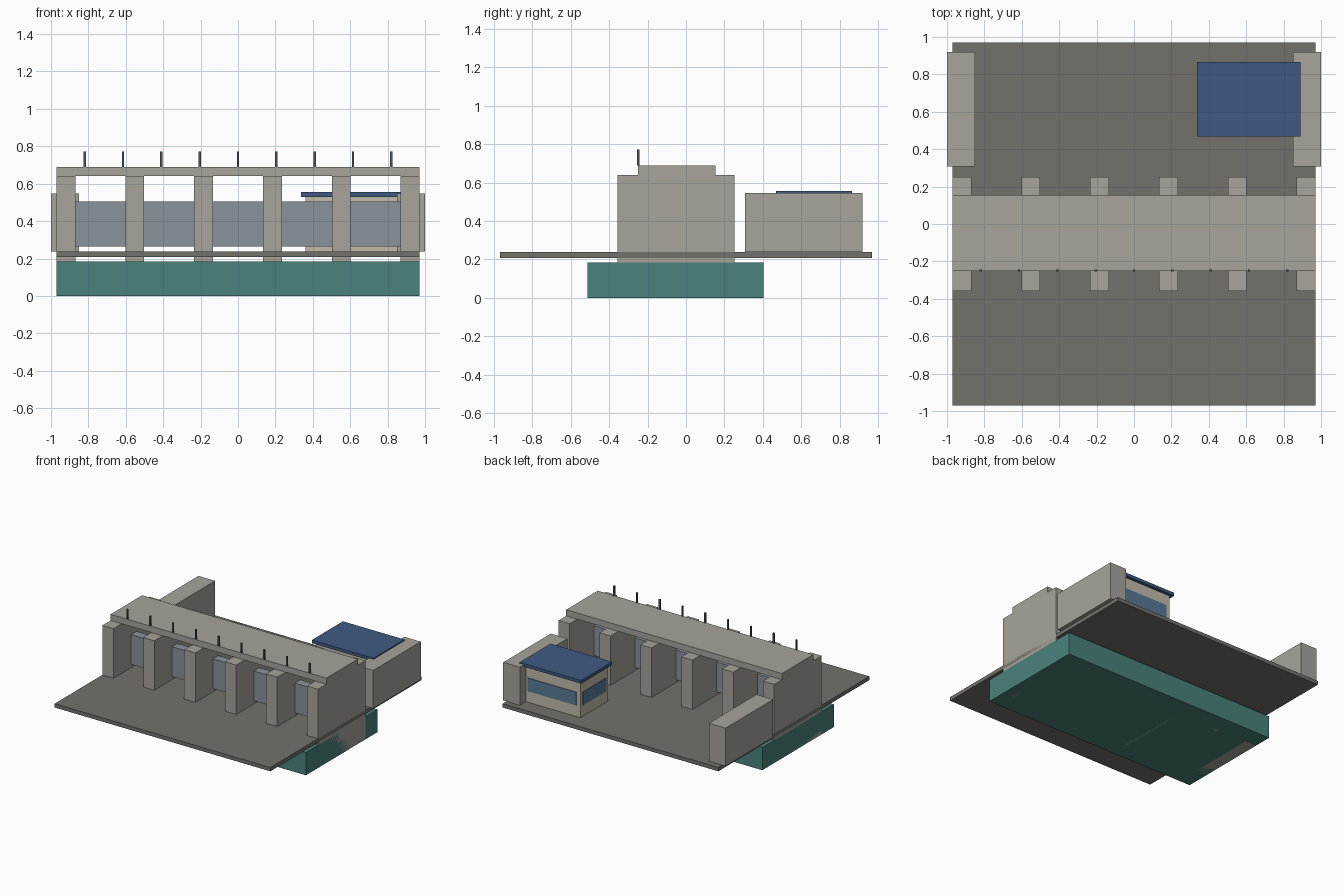
import bpy

if "Cube" in bpy.data.objects:
    bpy.data.objects.remove(bpy.data.objects["Cube"])


def srgb(r, g, b):
    def lin(c):
        c /= 255
        return c / 12.92 if c <= 0.04045 else ((c + 0.055) / 1.055) ** 2.4
    return (lin(r), lin(g), lin(b), 1.0)


def material(name, *rgb):
    m = bpy.data.materials.new(name)
    m.diffuse_color = srgb(*rgb)
    m.use_nodes = True
    m.node_tree.nodes["Principled BSDF"].inputs["Base Color"].default_value = m.diffuse_color
    return m


concrete = material("concrete", 168, 164, 156)
paving = material("dark_paving", 114, 113, 107)
water = material("teal_water", 74, 130, 124)
steel = material("gate_steel", 138, 147, 156)
roof_blue = material("roof_blue", 64, 90, 130)
glass = material("window_glass", 88, 122, 152)
plaster = material("house_plaster", 196, 188, 172)
post_grey = material("post_grey", 84, 86, 88)


def box(name, mat, x, y, z):
    """Axis-aligned box from (min, max) ranges."""
    r = (x, y, z)
    verts = [(x[i], y[j], z[k]) for i in (0, 1) for j in (0, 1) for k in (0, 1)]
    faces = [(0, 1, 3, 2), (4, 6, 7, 5), (0, 4, 5, 1),
             (2, 3, 7, 6), (0, 2, 6, 4), (1, 5, 7, 3)]
    me = bpy.data.meshes.new(name)
    me.from_pydata(verts, [], faces)
    me.materials.append(mat)
    ob = bpy.data.objects.new(name, me)
    bpy.context.collection.objects.link(ob)
    return ob


# Water block and the thin ground slab above it
box("water_block", water, (-0.97, 0.97), (-0.513, 0.405), (0, 0.185))
box("ground_slab", paving, (-0.97, 0.97), (-0.97, 0.97), (0.207, 0.238))

# Piers, with a steel gate in each bay
step, half = 0.368, 0.05
piers = [-0.92 + i * step for i in range(6)]
for i, px in enumerate(piers):
    box(f"pier_{i + 1}", concrete, (px - half, px + half), (-0.357, 0.252), (0, 0.64))
for i, px in enumerate(piers[:-1]):
    box(f"gate_{i + 1}", steel, (px + half, px + step - half), (-0.13, -0.06), (0.263, 0.505))

# Bridge deck with railing posts along the front edge
box("bridge_deck", concrete, (-0.97, 0.97), (-0.251, 0.154), (0.64, 0.69))
for i in range(9):
    px = -0.82 + i * 0.205
    box(f"railing_post_{i + 1}", post_grey, (px - 0.006, px + 0.006), (-0.254, -0.242), (0.69, 0.772))

# Side walls behind the piers
for side, x in (("left", (-1.0, -0.85)), ("right", (0.85, 1.0))):
    box(f"{side}_side_wall", concrete, x, (0.308, 0.92), (0.238, 0.547))

# Control house with window bands and a flat roof
x0, x1, y0, y1 = 0.36, 0.87, 0.49, 0.842
box("control_house", plaster, (x0, x1), (y0, y1), (0.238, 0.53))
wz, t = (0.33, 0.437), 0.005
for name, y in (("front", (y0 - t, y0)), ("back", (y1, y1 + t))):
    box(f"{name}_window", glass, (x0 + 0.036, x1 - 0.036), y, wz)
for name, x in (("left", (x0 - t, x0)), ("right", (x1, x1 + t))):
    box(f"{name}_window", glass, x, (y0 + 0.025, y1 - 0.025), wz)
box("house_roof", roof_blue, (0.337, 0.891), (0.468, 0.866), (0.53, 0.556))
